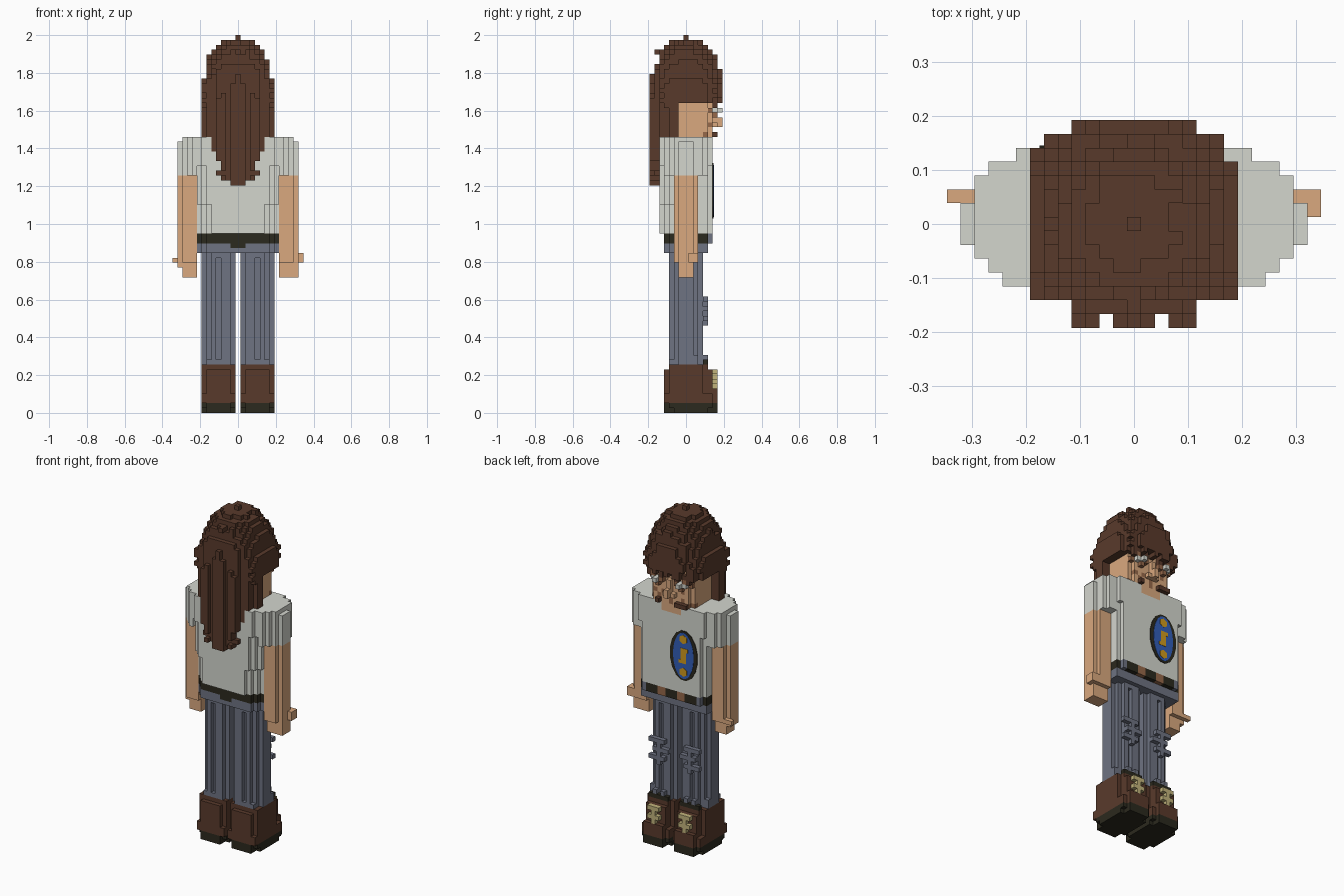
import bpy, bmesh, math, random
from mathutils import Vector

cube = bpy.data.objects.get("Cube")
if cube:
    bpy.data.objects.remove(cube, do_unlink=True)

random.seed(4)
V = 2 / 78  # edge of one block


def material(name, rgb):
    lin = [((c / 255 + 0.055) / 1.055) ** 2.4 for c in rgb] + [1]
    m = bpy.data.materials.new(name)
    m.diffuse_color = lin
    m.use_nodes = True
    m.node_tree.nodes["Principled BSDF"].inputs["Base Color"].default_value = lin
    return m


HAIR = material("dark brown", (89, 58, 43))
SKIN = material("skin", (218, 169, 127))
STUBBLE = material("stubble brown", (150, 104, 74))
SHIRT = material("light grey", (212, 214, 206))
JEANS = material("slate blue", (110, 115, 130))
DARK = material("dark olive", (43, 41, 30))
BLUE = material("badge blue", (50, 94, 184))
GOLD = material("gold", (208, 154, 30))
TAN = material("lace tan", (194, 180, 124))

SIDES = [Vector(d) for d in ((1, 0, 0), (-1, 0, 0), (0, 1, 0), (0, -1, 0), (0, 0, 1), (0, 0, -1))]


def box(i0, i1, j0, j1, k0, k1):
    """Blocks in an inclusive range."""
    return {(i, j, k) for i in range(i0, i1 + 1)
            for j in range(j0, j1 + 1) for k in range(k0, k1 + 1)}


def flip(cells):
    return {(-i, j, k) for i, j, k in cells}


def finish(name, mat, bm):
    me = bpy.data.meshes.new(name)
    bm.to_mesh(me)
    bm.free()
    me.materials.append(mat)
    bpy.context.collection.objects.link(bpy.data.objects.new(name, me))


def part(name, mat, cells):
    """Skin a set of blocks with its outer faces, merging flat areas."""
    bm = bmesh.new()
    verts = {}
    for c in sorted(cells):
        for d in SIDES:
            if (c[0] + int(d.x), c[1] + int(d.y), c[2] + int(d.z)) in cells:
                continue
            u = Vector((d.y, d.z, d.x))
            w = d.cross(u)
            mid = Vector((c[0], c[1], c[2] + 0.5)) + d / 2
            face = []
            for a, b in ((-1, -1), (1, -1), (1, 1), (-1, 1)):
                p = mid + u * a / 2 + w * b / 2
                key = tuple(round(2 * x) for x in p)
                if key not in verts:
                    verts[key] = bm.verts.new(p * V)
                face.append(verts[key])
            bm.faces.new(face)
    bmesh.ops.dissolve_limit(bm, angle_limit=0.01, verts=bm.verts[:], edges=bm.edges[:])
    finish(name, mat, bm)


def pair(name, mat, cells):
    part("left_" + name, mat, cells)
    part("right_" + name, mat, flip(cells))


def plate(name, mat, outline, thick):
    """Thin plate on the chest, drawn around the badge centre."""
    bm = bmesh.new()
    face = bm.faces.new([bm.verts.new((x - 0.085, 5.5 * V, z + 1.175)) for x, z in outline])
    new = bmesh.ops.extrude_face_region(bm, geom=[face])["geom"]
    bmesh.ops.translate(bm, vec=(0, thick, 0), verts=[v for v in new if isinstance(v, bmesh.types.BMVert)])
    bmesh.ops.recalc_face_normals(bm, faces=bm.faces[:])
    finish(name, mat, bm)


def oval(a, b, n, z=0):
    return [(a * math.cos(2 * math.pi * (t + 0.5) / n), z + b * math.sin(2 * math.pi * (t + 0.5) / n))
            for t in range(n)]


# Boots: sole, shaft, toe, rim and laces
sole = box(1, 7, -3, 5, 0, 1) | box(2, 6, -4, 6, 0, 1)
pair("boot_sole", DARK, sole - {(i, j, 0) for i in (1, 7) for j in (-3, 5)})
shaft = box(1, 7, -3, 3, 2, 9) | box(2, 6, -4, 5, 2, 8) | box(1, 7, -4, 5, 2, 3) | box(2, 6, 6, 6, 2, 4) | box(2, 6, 4, 4, 9, 9)
pair("boot", HAIR, shaft)
pair("boot_rim", DARK, box(2, 6, 4, 4, 10, 10))
pair("laces", TAN, {c for c in box(3, 5, 6, 6, 5, 8) if (c[0] + c[2]) % 2 or c[0] == 4})

# Fluted trouser legs with folds at the knee and hem
leg = box(1, 7, -1, 1, 10, 32) | box(1, 6, -2, 2, 10, 32) | box(2, 5, -3, 3, 10, 32)
pair("trouser_leg", JEANS, leg - {(4, j, k) for j in (-3, 3) for k in range(11, 32)})
knee = box(3, 6, 4, 4, 19, 19) | box(2, 5, 4, 4, 21, 21) | box(3, 6, 4, 4, 23, 23) | box(4, 4, 4, 4, 18, 23)
hem = {(i, 4, k) for i in (3, 5) for k in (10, 11)} | {(6, -3, 10), (7, 2, 10), (7, 2, 11)}
pair("trouser_folds", JEANS, knee | hem)

# Hips and belt
dip = box(-1, 1, -4, -4, 34, 34)
waist = {(i, j) for i in range(-8, 9) for j in range(-4, 5) if j >= -4 + max(0, abs(i) - 6)}
part("hips", JEANS, {(i, j, k) for i, j in waist for k in (33, 34)} - dip)
band = {(i, j, k) for i, j in waist for k in (35, 36)} | dip
part("belt", DARK, band | {c for c in box(-6, 6, 5, 5, 35, 36) if abs(c[0]) not in (2, 3)})
part("belt_loops", STUBBLE, {c for c in box(-3, 3, 5, 5, 35, 36) if abs(c[0]) in (2, 3)})
pair("hip_pocket", JEANS, box(7, 7, 5, 5, 35, 36))

# Shirt with a rounded lower back and stepped shoulders
nape = box(-5, 5, -5, -5, 54, 56)
collar = box(-2, 2, 4, 5, 55, 56)
shirt = box(-7, 7, -4, 5, 43, 56) | box(-8, 8, -3, 4, 43, 56) | box(-6, 6, -5, 5, 43, 56)
shirt |= box(-8, 8, -2, 4, 37, 42) | box(-7, 7, -3, 5, 37, 42) | box(-6, 6, -4, 5, 37, 42) | box(-5, 5, -5, 5, 37, 42)
shirt |= box(-7, 7, -5, 5, 51, 56) | box(-8, 8, -4, 5, 51, 56)
part("shirt", SHIRT, shirt - collar - nape)
part("neck", SKIN, collar)
sleeve = box(9, 9, -4, 4, 49, 56) | box(10, 10, -3, 4, 49, 56) | box(11, 11, -2, 3, 49, 56) | box(12, 12, -1, 1, 49, 55)
pair("sleeve", SHIRT, sleeve)

# Oval badge on the chest
plate("badge_border", DARK, oval(0.092, 0.15, 16), 0.004)
plate("badge_field", BLUE, oval(0.068, 0.138, 24), 0.006)
plate("badge_bar", GOLD, [(-0.018, -0.045), (0.03, -0.045), (0.03, -0.025), (0.018, -0.025), (0.018, 0.045),
                          (-0.03, 0.045), (-0.03, 0.022), (-0.018, 0.022)], 0.008)
plate("badge_top_mark", GOLD, oval(0.027, 0.027, 6, 0.098), 0.008)
plate("badge_bottom_mark", GOLD, oval(0.027, 0.027, 6, -0.098), 0.008)

# Bare arms with thumbs
arm = box(9, 11, -2, 2, 31, 48) | box(9, 12, -1, 1, 28, 48) | box(8, 8, -1, 1, 38, 41)
part("left_arm", SKIN, arm | box(12, 13, 1, 2, 31, 32))
part("right_arm", SKIN, flip(arm - box(12, 12, -1, 1, 28, 29)) | box(-13, -12, 2, 2, 31, 31))

# Head, nose and eyes
head = box(-5, 5, -2, 4, 57, 65) | box(-4, 4, 5, 5, 57, 65)
beard = {c for c in box(-4, 4, 5, 5, 57, 60) | box(-5, 5, 4, 4, 57, 58)
         if random.random() < 0.4 and (abs(c[0]) > 4 or c[1] == 5)}
tufts = {(i, j + 1, k) for i, j, k in beard if j == 5 and random.random() < 0.45}
part("head", SKIN, head - beard)
part("beard", STUBBLE, beard)
part("beard_tufts", HAIR, tufts - box(-1, 1, 6, 6, 57, 62))
part("nose", SKIN, box(0, 0, 6, 6, 59, 62) | box(0, 0, 7, 7, 59, 60) | box(-1, 1, 6, 6, 59, 59))
pair("eye", SHIRT, box(3, 4, 6, 6, 62, 62) | {(3, 7, 62)})
pair("eye_corner", STUBBLE, {(2, 6, 62), (5, 5, 62), (3, 6, 61), (4, 6, 63)})
pair("brow", HAIR, box(2, 5, 6, 6, 64, 64) | {(2, 6, 63), (5, 6, 63)})

# Domed hair: squarish around the brow, round and curly above, with a ragged fringe
hair = {(0, 0, 77), (0, -6, 74), (0, -7, 69)}
fringe = {i: 64 + random.choice((0, 0, 1, 2)) for i in range(-7, 8)}
for i, j, k in box(-7, 7, -5, 7, 63, 76):
    x, y, z = abs(i * V), abs(j * V), max(0, (k + 0.5) * V - 1.68)
    low = fringe[i] if j > 5 else 64 if j > -2 else 63
    high = 70 if j == 7 else 68 if abs(i) == 7 else 76
    power = 2.7 if k < 68 else 2.1
    dome = ((x / 0.203) ** power + (y / 0.205) ** power) ** (2 / power) + (z / 0.312) ** 2
    if dome <= 1 + random.uniform(-0.07, 0.05) and low <= k <= high and not (j == 7 and abs(i) > 4):
        hair.add((i, j, k))
hair |= {c for c in box(-7, 7, -5, -2, 57, 68) if abs(c[0]) < 7 or c[1] > -4} | nape

# Long hair down the back in raised locks, narrowing to loose tips
for i, j, k in box(-4, 4, -7, -6, 47, 71):
    tapered = abs(i) <= (k - 44) // 2 and abs(i) <= (76 - k) // 2 + 1
    lock = j == -6 or abs(i) != 2 and k <= 68 - abs(i)
    if tapered and lock:
        hair.add((i, j, k))
hair |= {(s * i, j, k) for s in (-1, 1) for i, j, k in ((3, -7, 48), (3, -6, 48), (3, -6, 49), (4, -6, 49))}
part("hair", HAIR, hair)
